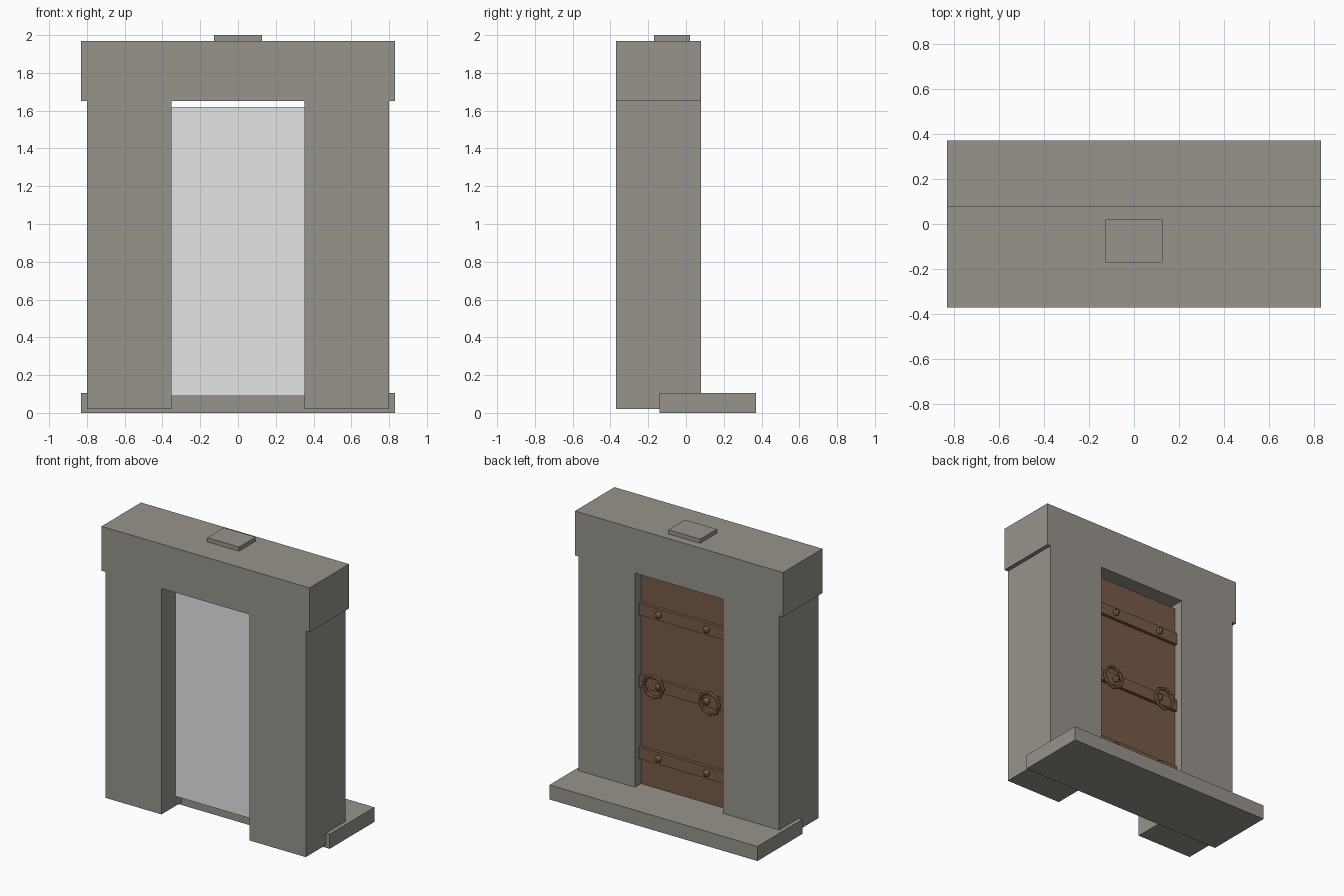
import bpy
import math

if "Cube" in bpy.data.objects:
    bpy.data.objects.remove(bpy.data.objects["Cube"])


def material(name, rgb):
    m = bpy.data.materials.new(name)
    m.diffuse_color = (*rgb, 1)
    m.use_nodes = True
    m.node_tree.nodes["Principled BSDF"].inputs["Base Color"].default_value = m.diffuse_color
    return m


stone = material("grey stone", (0.31, 0.295, 0.26))
wood = material("brown wood", (0.185, 0.104, 0.064))
pale = material("pale grey", (0.78, 0.78, 0.78))


def finish(name, mat):
    ob = bpy.context.object
    ob.name = name
    ob.data.materials.append(mat)
    return ob


def box(name, mat, x, y, z):
    """Box from (min, max) pairs on each axis."""
    bpy.ops.mesh.primitive_cube_add(size=1, location=[sum(p) / 2 for p in (x, y, z)])
    ob = finish(name, mat)
    for v in ob.data.vertices:
        v.co = [c * (p[1] - p[0]) for c, p in zip(v.co, (x, y, z))]
    return ob


# Stone frame
for side, x in (("left", (-0.80, -0.352)), ("right", (0.352, 0.80))):
    box(side + "_post", stone, x, (-0.37, 0.08), (0.02, 1.65))
box("lintel", stone, (-0.83, 0.83), (-0.37, 0.08), (1.65, 1.97))
box("cap_block", stone, (-0.127, 0.127), (-0.17, 0.02), (1.97, 2.0))
box("step", stone, (-0.83, 0.83), (-0.14, 0.37), (0.0, 0.105))

# Pale front panel and wooden door behind it
box("front_panel", pale, (-0.352, 0.352), (-0.21, -0.202), (0.09, 1.62))
box("door", wood, (-0.352, 0.352), (-0.03, 0.01), (0.09, 1.62))

# Cross bands with round studs
for i, z in enumerate((0.337, 0.855, 1.373)):
    box(f"band_{i}", wood, (-0.352, 0.352), (0.01, 0.034), (z - 0.042, z + 0.042))
    for x in (-0.192, 0.192):
        bpy.ops.mesh.primitive_uv_sphere_add(
            segments=8, ring_count=6, radius=0.025, location=(x, 0.04, z))
        finish("stud", wood)

# Eight-sided ring handles
for x in (-0.224, 0.224):
    bpy.ops.mesh.primitive_torus_add(
        major_segments=8, minor_segments=6, major_radius=0.078, minor_radius=0.013,
        location=(x, 0.052, 0.853), rotation=(math.pi / 2, 0, 0))
    finish("ring_handle", wood)
